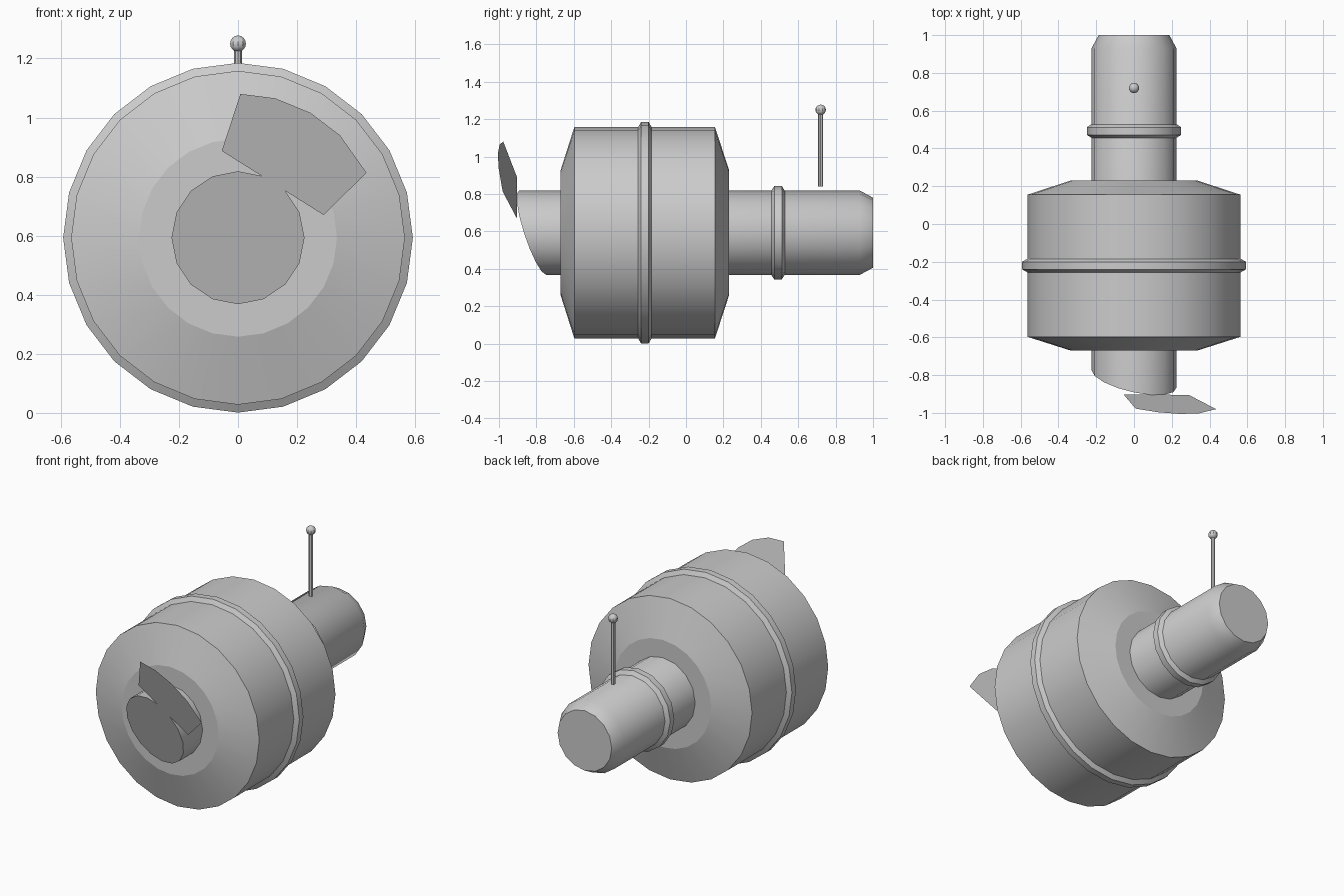
import bpy, bmesh, math

if "Cube" in bpy.data.objects:
    bpy.data.objects.remove(bpy.data.objects["Cube"])

CZ = 0.593  # height of the main axis

grey = bpy.data.materials.new("plain_grey")
grey.diffuse_color = (0.6, 0.6, 0.6, 1)
grey.use_nodes = True
grey.node_tree.nodes["Principled BSDF"].inputs["Base Color"].default_value = grey.diffuse_color


def cut_y(x, z):
    """Slanted plane shared by the tube mouth and the flap."""
    return -0.82 - 0.207 * x - 0.319 * (z - CZ)


def finish(name, bm, smooth=True):
    bmesh.ops.recalc_face_normals(bm, faces=bm.faces)
    mesh = bpy.data.meshes.new(name)
    bm.to_mesh(mesh)
    bm.free()
    ob = bpy.data.objects.new(name, mesh)
    bpy.context.collection.objects.link(ob)
    mesh.materials.append(grey)
    if smooth:
        bpy.ops.object.select_all(action='DESELECT')
        ob.select_set(True)
        bpy.context.view_layer.objects.active = ob
        bpy.ops.object.shade_smooth_by_angle(angle=math.radians(30))
        for p in mesh.polygons:  # end caps stay flat
            if len(p.vertices) > 4:
                p.use_smooth = False
    return ob


def lathe(profile, sides, caps=True):
    """Revolve (y, radius) points around the main axis."""
    bm = bmesh.new()
    rings = []
    for y, r in profile:
        angles = [2 * math.pi * i / sides for i in range(sides)]
        rings.append([bm.verts.new((r * math.sin(a), y, CZ + r * math.cos(a)))
                      for a in angles])
    for a, b in zip(rings, rings[1:]):
        for i in range(sides):
            j = (i + 1) % sides
            bm.faces.new((a[i], a[j], b[j], b[i]))
    if caps:
        bm.faces.new(rings[0])
        bm.faces.new(rings[-1])
    return bm


def band(y, inner, outer):
    """Bevelled collar profile centred on y."""
    return [(y - 0.036, inner), (y - 0.02, outer), (y + 0.02, outer), (y + 0.036, inner)]


# Drum body with shallow conical ends, and its collar
finish("drum_body", lathe([(-0.67, 0.335), (-0.597, 0.565),
                           (0.155, 0.565), (0.23, 0.335)], 24))
finish("drum_collar", lathe(band(-0.22, 0.565, 0.592), 24, False))

# Pipe through the drum: slanted front mouth, chamfered back end
bm = lathe([(-0.82, 0.225), (0.93, 0.225), (1.0, 0.187)], 16)
for v in bm.verts:
    if v.co.y < -0.5:
        v.co.y = cut_y(v.co.x, v.co.z)
finish("pipe", bm)
finish("pipe_collar", lathe(band(0.492, 0.225, 0.25), 16, False))

# Thin flap continuing the plane of the pipe mouth
bm = bmesh.new()
outline = [(-0.055, 0.887), (0.008, 1.08), (0.126, 1.065), (0.245, 1.016),
           (0.345, 0.94), (0.435, 0.813), (0.29, 0.67)]
bm.faces.new([bm.verts.new((x, cut_y(x, z), z)) for x, z in reversed(outline)])
finish("mouth_flap", bm, False)

# Upright pin with a ball on top
bm = bmesh.new()
bmesh.ops.create_cone(bm, cap_ends=True, segments=8, radius1=0.013,
                      radius2=0.013, depth=0.40)
bmesh.ops.translate(bm, verts=bm.verts, vec=(0, 0.72, 1.04))
finish("pin", bm)
bm = bmesh.new()
bmesh.ops.create_uvsphere(bm, u_segments=10, v_segments=8, radius=0.028)
bmesh.ops.translate(bm, verts=bm.verts, vec=(0, 0.72, 1.25))
finish("pin_ball", bm)
